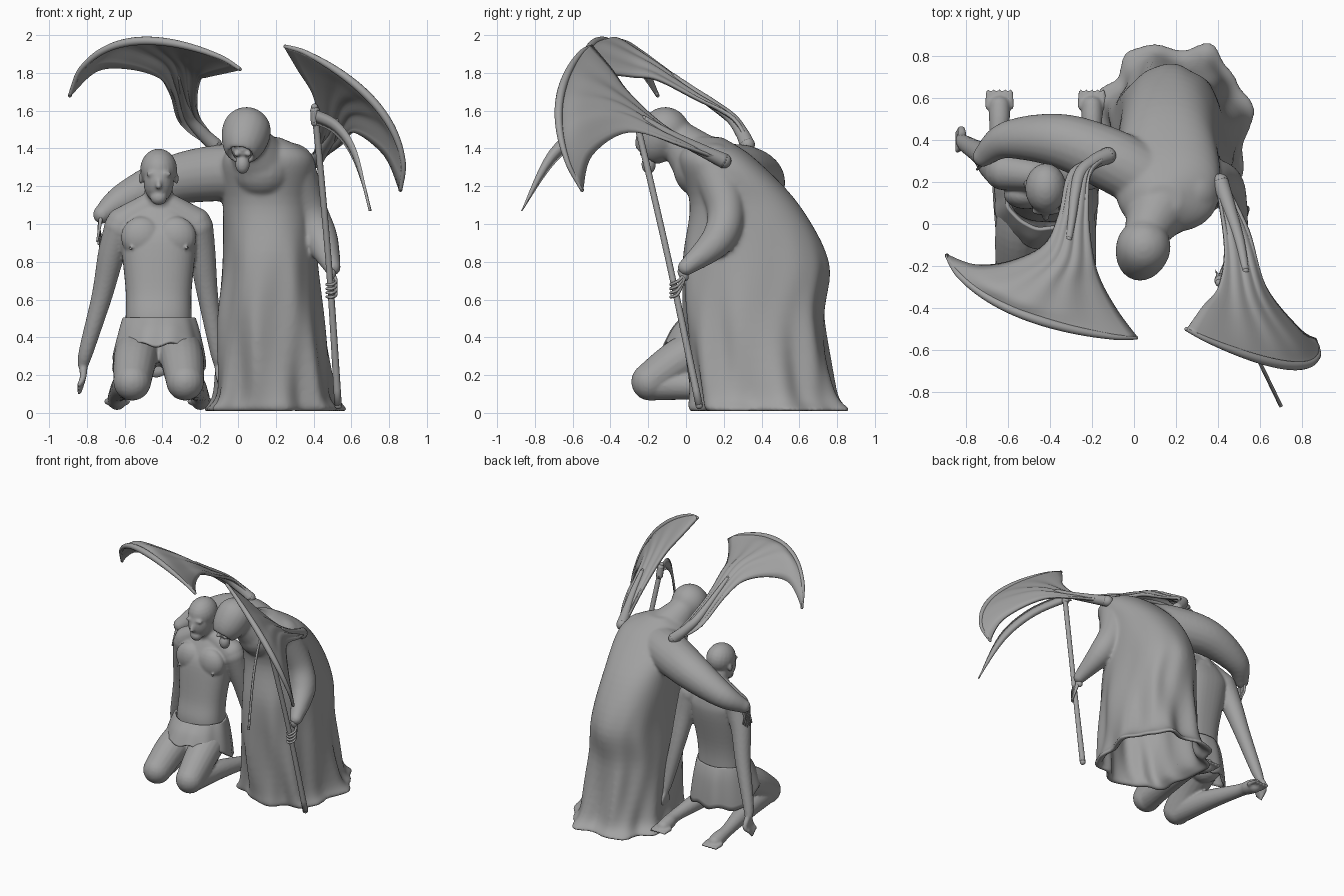
import bpy, bmesh, math
from math import sin, cos, pi
from mathutils import Vector, Matrix

if "Cube" in bpy.data.objects:
    bpy.data.objects.remove(bpy.data.objects["Cube"])

colour = (.36,) * 3 + (1,)
stone = bpy.data.materials.new("grey_stone")
stone.use_nodes = True
stone.diffuse_color = colour
stone.node_tree.nodes["Principled BSDF"].inputs["Base Color"].default_value = colour


def spline(keys, steps=6):
    """Smooth curve through tuples of any length."""
    points, last = [], len(keys) - 1
    for i in range(last):
        before, start, end, after = keys[max(i - 1, 0)], keys[i], keys[i + 1], keys[min(i + 2, last)]
        for step in range(steps):
            t = step / steps
            points.append(tuple(
                q + ((r - p) * t + (2*p - 5*q + 4*r - s) * t*t + (3*q - p - 3*r + s) * t*t*t) / 2
                for p, q, r, s in zip(before, start, end, after)))
    return points + [tuple(keys[last])]


def loft(bm, rings, closed=True, caps=True):
    """Skin a list of point rows with quads."""
    rows = [[bm.verts.new(point) for point in ring] for ring in rings]
    count = len(rows[0])
    for lower, upper in zip(rows, rows[1:]):
        for i in range(count if closed else count - 1):
            j = (i + 1) % count
            bm.faces.new((lower[i], lower[j], upper[j], upper[i]))
    if caps:
        bm.faces.new(rows[0][::-1])
        bm.faces.new(rows[-1])


def ball(bm, centre, size, tilt=0):
    matrix = (Matrix.Translation(centre) @ Matrix.Rotation(tilt, 4, 'X')
              @ Matrix.Diagonal((*size, 1)))
    bmesh.ops.create_uvsphere(bm, u_segments=20, v_segments=12, radius=1, matrix=matrix)


def limb(bm, keys, axis=None, sides=20):
    """Round-ended tube through (x, y, z, radius); a fixed axis gives plain parallel rings."""
    points = spline(keys)
    centres = [Vector(point[:3]) for point in points]
    side, rings = Vector((.3, .9, .4)), []
    for i, centre in enumerate(centres):
        ahead, behind = centres[min(i + 1, len(centres) - 1)], centres[max(i - 1, 0)]
        along = axis or (ahead - behind).normalized()
        side = (side - along * side.dot(along)).normalized()
        up = along.cross(side)
        angles = [2 * pi * k / sides for k in range(sides)]
        rings.append([centre + points[i][3] * (side * cos(a) + up * sin(a)) for a in angles])
    loft(bm, rings)
    if not axis:
        for key in (keys[0], keys[-1]):
            ball(bm, key[:3], (key[3],) * 3)


def stack(keys, fold=0.0, power=1.0, sides=96):
    """Level ovals from (z, centre x, centre y, radius x, radius y); folds fade upward."""
    rings = []
    for z, centre_x, centre_y, radius_x, radius_y in spline(keys):
        ring = []
        for k in range(sides):
            a = 2 * pi * k / sides
            pleat = 1 + fold * max(0, 1 - z) * (sin(7 * a + 4 * z) + sin(12 * a - 5 * z) / 2)
            across = math.copysign(abs(cos(a)) ** power, cos(a))
            depth = math.copysign(abs(sin(a)) ** power, sin(a))
            ring.append(Vector((centre_x + pleat * radius_x * across,
                                centre_y + pleat * radius_y * depth, z)))
        rings.append(ring)
    return rings


def finish(bm, name, voxel=0, smooth=0, shell=0):
    """Turn the mesh into a smooth stone object, optionally blended or thickened."""
    bmesh.ops.recalc_face_normals(bm, faces=bm.faces)
    for face in bm.faces:
        face.smooth = True
    mesh = bpy.data.meshes.new(name)
    bm.to_mesh(mesh)
    bm.free()
    mesh.materials.append(stone)
    part = bpy.data.objects.new(name, mesh)
    bpy.context.collection.objects.link(part)
    if shell:
        solid = part.modifiers.new("shell", 'SOLIDIFY')
        solid.thickness, solid.offset = shell, 0
    if voxel:
        blend = part.modifiers.new("blend", 'REMESH')
        blend.mode, blend.voxel_size, blend.use_smooth_shade = 'VOXEL', voxel, True
        part.modifiers.new("soften", 'SMOOTH').iterations = smooth


# Hooded robe: hollow skirt, bent back, two sleeves and hood, blended together
bm = bmesh.new()
outer = [(.02, .19, .45, .36, .41), (.12, .19, .41, .31, .38), (.5, .17, .36, .28, .37),
         (.8, .17, .365, .25, .385), (1.1, .16, .31, .24, .29), (1.35, .16, .16, .24, .2),
         (1.46, .14, .12, .08, .07)]
inner = [(z, x, y, wide - .04, deep - .04) for z, x, y, wide, deep in outer[3::-1]]
loft(bm, stack(inner + outer, fold=.06, power=.85))
limb(bm, [(.1, .19, 1.27, .15), (-.1, .3, 1.27, .15), (-.35, .395, 1.23, .13),
          (-.6, .4, 1.13, .09), (-.72, .32, 1.05, .05)])
limb(bm, [(.28, .15, 1.3, .13), (.37, .21, 1.08, .1), (.44, .17, .92, .09), (.5, 0, .77, .045)])
limb(bm, [(.05, -.05, 1.46, .1), (.13, .1, 1.3, .17)])
gaze = Vector((-.25, -.8, -1)).normalized()
head = Vector((.045, -.11, 1.49))
hood = [(.03, .05), (.14, .06)]
for k in range(7):
    a = .6 + .4 * k
    hood.append(((.2 if cos(a) > 0 else .13) * cos(a), .13 * sin(a)))
limb(bm, [(*(head + gaze * reach), radius) for reach, radius in hood], axis=gaze)
finish(bm, "hooded_robe", voxel=.011, smooth=10)

# Skull inside the hood
bm = bmesh.new()
skull = head + gaze * .11
ball(bm, skull, (.06, .065, .075))
ball(bm, skull + Vector((0, -.02, -.09)), (.038, .038, .05))
for side in (-1, 1):
    ball(bm, skull + Vector((side * .03, -.05, -.035)), (.018, .018, .014))
    ball(bm, skull + Vector((side * .024, -.05, .01)), (.025, .016, .012))
finish(bm, "skull", voxel=.006, smooth=2)

# Bony hands: one hanging from the cuff, one wrapped round the shaft
bm = bmesh.new()
for i in range(-2, 3):
    spread = i * .015
    limb(bm, [(-.725, .32 + spread, 1.04, .012), (-.735, .3 + spread, .97, .008),
              (-.73 + spread / 2, .29 + spread, .88 + abs(spread), .006)], sides=8)
finish(bm, "bony_right_hand")
bm = bmesh.new()
ball(bm, (.495, -.015, .735), (.025, .025, .04), tilt=.5)
for i in range(4):
    z = .7 - i * .022
    limb(bm, [(.5, 0, .74, .01), (.52, -.04, z, .008), (.5, -.08, z - .02, .008),
              (.47, -.07, z - .02, .007)], sides=8)
finish(bm, "bony_left_hand")


# Wings: narrow stem opening into a wide membrane with a thick leading rim
def wing(name, outside, inside, bulge):
    grid, spine, columns = [], [], 28
    edges = list(zip(spline(outside), spline(inside)))
    for i, (start, end) in enumerate(edges):
        t, row = i / (len(edges) - 1), []
        for j in range(columns + 1):
            s = j / columns
            arch = (4 * s * (1 - s)) ** .75 * (1.3 - .6 * s) * t ** 1.5
            point = Vector(start).lerp(Vector(end), s) + Vector(bulge) * arch
            point.z += .02 * t * (1 - t) * sin(s * 26 + t * 3)
            row.append(point)
        grid.append(row)
        spine.append((*row[columns // 2], .04 - .06 * t))
    bm = bmesh.new()
    loft(bm, grid, closed=False, caps=False)
    finish(bm, name + "_membrane", shell=.02)
    bm = bmesh.new()
    rim = grid[-1][::2]
    limb(bm, [(*p, .01 + .012 * sin(pi * i / (len(rim) - 1))) for i, p in enumerate(rim)], sides=12)
    limb(bm, spine[:len(spine) // 2:3], sides=16)
    finish(bm, name + "_frame")


wing("right_wing",
     [(-.15, .32, 1.41), (-.3, .25, 1.52), (-.35, .05, 1.67), (-.42, -.1, 1.77),
      (-.58, -.18, 1.82), (-.75, -.2, 1.81), (-.89, -.15, 1.68)],
     [(-.1, .33, 1.43), (-.2, .25, 1.56), (-.22, .05, 1.66), (-.2, -.15, 1.76),
      (-.16, -.28, 1.78), (-.08, -.42, 1.8), (.01, -.54, 1.82)],
     bulge=(-.05, -.1, .22))
wing("left_wing",
     [(.43, .2, 1.33), (.54, -.03, 1.41), (.62, -.3, 1.48), (.78, -.5, 1.36), (.86, -.55, 1.18)],
     [(.39, .2, 1.34), (.43, -.1, 1.5), (.4, -.3, 1.68), (.32, -.4, 1.82), (.25, -.5, 1.94)],
     bulge=(.13, -.14, .12))

# Scythe
bm = bmesh.new()
limb(bm, [(.405, -.28, 1.62, .018), (.48, -.09, .8, .017), (.53, .07, .04, .02)], sides=12)
limb(bm, [(.407, -.27, 1.6, .025), (.41, -.26, 1.54, .025)], sides=12)
finish(bm, "scythe_shaft")
bm = bmesh.new()
rings = []
thick, breadth = Vector((.9, .4, 0)) * .009, Vector((.4, -.9, 1)).normalized()
for x, z, half in spline([(.4, 1.57, .05), (.52, 1.51, .045), (.62, 1.36, .035), (.7, 1.07, .003)]):
    middle = Vector((x, .58 - 2.07 * x, z))
    rings.append([middle + breadth * half, middle + thick, middle - breadth * half, middle - thick])
loft(bm, rings)
finish(bm, "scythe_blade")

# Kneeling man, blended into one body
bm = bmesh.new()
mid = -.42
loft(bm, stack([(.35, mid, .16, .18, .14), (.5, mid, .15, .175, .14), (.65, mid, .17, .175, .13),
                (.9, mid, .21, .2, .14), (1, mid, .23, .2, .12), (1.1, mid, .24, .1, .08)],
               power=.85, sides=40))
limb(bm, [(mid, .25, 1.04, .09), (mid, .19, 1.22, .07)])
ball(bm, (mid, .17, 1.29), (.098, .12, .108), tilt=.25)
ball(bm, (mid, .13, 1.22), (.08, .09, .11), tilt=.25)
ball(bm, (mid, .09, 1.14), (.045, .04, .04))
limb(bm, [(mid, .055, 1.25, .011), (mid, .03, 1.2, .016)])
for side, splay in ((-1, 1), (1, .6)):
    def mirror(out, y, z, *radius):
        return (mid + side * out, y, z, *radius)

    # Brow, ear, chest, nipple and buttock
    ball(bm, mirror(.035, .06, 1.265), (.034, .016, .014))
    ball(bm, mirror(.096, .19, 1.24), (.01, .02, .03))
    ball(bm, mirror(.09, .14, .93), (.11, .07, .11))
    ball(bm, mirror(.15, .075, .87), (.01,) * 3)
    ball(bm, mirror(.08, .18, .34), (.12,) * 3)
    # Folded leg and upturned foot
    limb(bm, [mirror(.1, .14, .36, .12), mirror(.125, -.03, .28, .115), mirror(.14, -.19, .165, .1)])
    limb(bm, [mirror(.14, -.18, .15, .085), mirror(.18, .1, .14, .07), mirror(.22, .4, .1, .045),
              mirror(.22, .5, .08, .05), mirror(.22, .56, .065, .05)])
    # Shoulder slope and arm hanging beside the body
    limb(bm, [mirror(.04, .23, 1.1, .07), mirror(.19, .25, 1, .09)])
    limb(bm, [mirror(.2, .25, .98, .09), mirror(.2 + .05 * splay, .28, .84, .072),
              mirror(.2 + .1 * splay, .33, .62, .055), mirror(.2 + .18 * splay, .38, .34, .04),
              mirror(.2 + .2 * splay, .4, .26, .03)])
    for i in range(-2, 3):
        toe = .22 + i * .027
        limb(bm, [mirror(toe, .56, .06, .016), mirror(toe, .63, .055, .011)], sides=10)
        hand, spread = .2 + .2 * splay, i * .02
        limb(bm, [mirror(hand, .4, .26, .024), mirror(hand, .41 + spread, .19, .018),
                  mirror(hand + .02, .39 + spread, .11 + abs(spread), .013)], sides=10)
finish(bm, "kneeling_man", voxel=.009, smooth=3)

# Loincloth, hanging lower at the sides and back
bm = bmesh.new()
rings = stack([(.5, mid, .14, .185, .16), (.44, mid, .13, .21, .2), (.36, mid, .12, .24, .23)], fold=.03)
for i, ring in enumerate(rings):
    t = i / (len(rings) - 1)
    for point in ring:
        sag = max(0, min(1, 4 * point.y + .2))
        point.z -= t * t * (.16 * sag + .012 * sin(point.x * 40))
loft(bm, rings, caps=False)
finish(bm, "loincloth", shell=.018)
